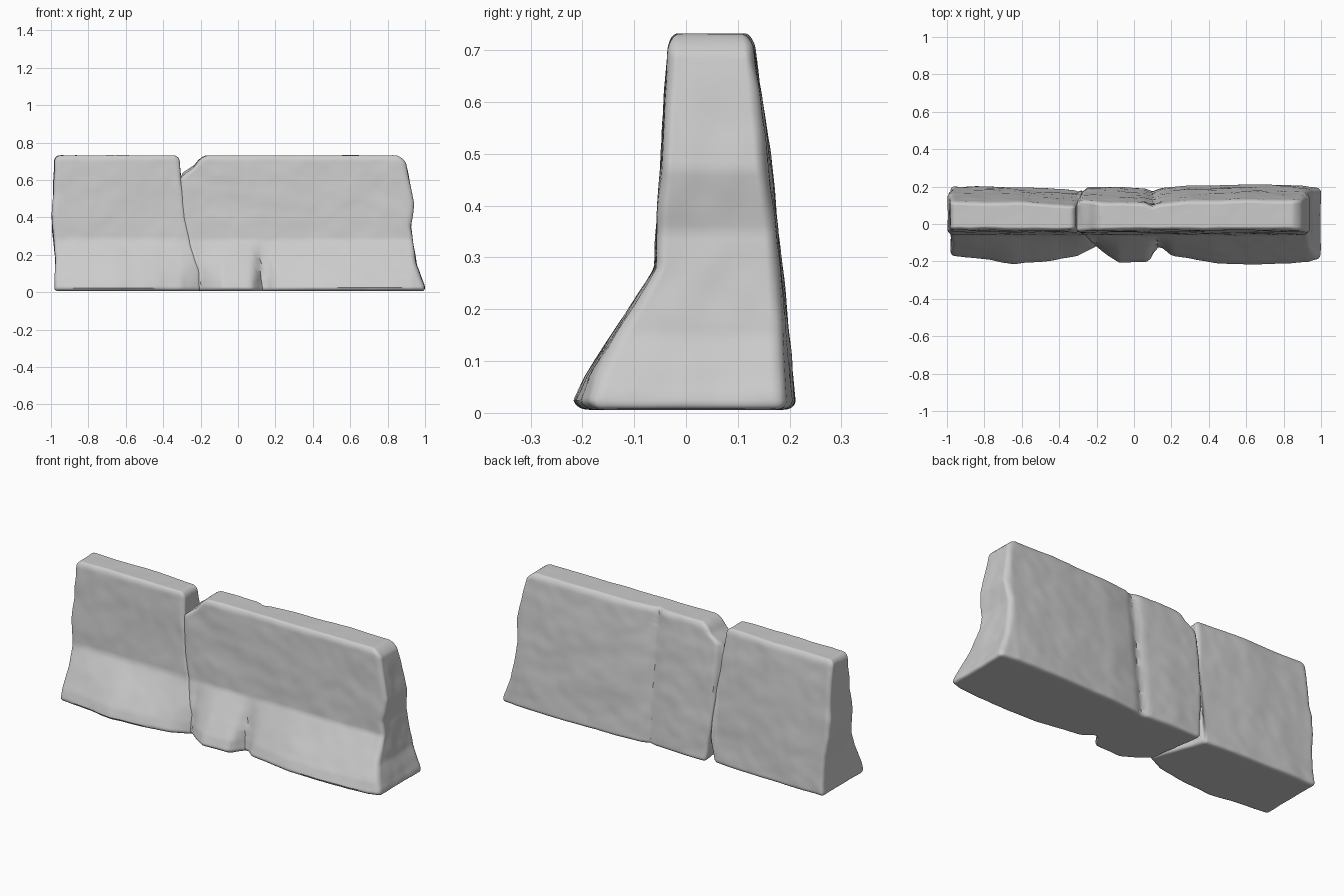
import bpy, bmesh, math
from mathutils import Vector, noise

if "Cube" in bpy.data.objects:
    bpy.data.objects.remove(bpy.data.objects["Cube"])

H = 0.725


def interp(pts, t):
    """Piecewise linear lookup in a list of (key, value)."""
    if t <= pts[0][0]:
        return pts[0][1]
    for (a, va), (b, vb) in zip(pts, pts[1:]):
        if t <= b:
            return va + (vb - va) * (t - a) / (b - a)
    return pts[-1][1]


# barrier cross-section: y of the front and back faces by height
FRONT = [(0.0, -0.21), (0.025, -0.213), (0.07, -0.193), (0.28, -0.06), (0.73, -0.032)]
BACK = [(0.0, 0.212), (0.3, 0.183), (0.6, 0.148), (0.73, 0.128)]

# chipped outline of the foot and of the back, by x
TOE = [(-0.98, -0.165), (-0.9, -0.175), (-0.78, -0.19), (-0.65, -0.213), (-0.5, -0.20),
       (-0.4, -0.185), (-0.3, -0.17), (-0.24, -0.14), (-0.2, -0.12), (-0.14, -0.165),
       (-0.08, -0.205), (0.07, -0.20), (0.095, -0.18), (0.12, -0.12), (0.15, -0.125),
       (0.2, -0.165), (0.32, -0.185), (0.45, -0.21), (0.7, -0.213), (0.93, -0.20), (1.0, -0.18)]
HEEL = [(-0.98, -0.008), (-0.6, -0.012), (-0.3, -0.03), (-0.28, -0.012), (-0.1, -0.012),
        (0.06, -0.018), (0.1, -0.035), (0.14, -0.018), (0.3, -0.004), (0.6, 0.002),
        (0.9, -0.003), (1.0, -0.02)]


def chunk(name, left, right, left_back, right_back, cuts):
    """Rounded block bent onto the barrier profile between two broken edges."""
    bm = bmesh.new()
    bmesh.ops.create_cube(bm, size=2)
    bmesh.ops.subdivide_edges(bm, edges=bm.edges[:], cuts=cuts, use_grid_fill=True)
    half = Vector(((right[0][1] - left[0][1]) / 2, 0.14, H / 2))
    for v in bm.verts:
        # rounded box, with samples gathered near the edges
        p = Vector([(0.5 * c + 0.5 * math.sin(c * math.pi / 2)) * h for c, h in zip(v.co, half)])
        r = 0.026 + 0.008 * v.co.z
        q = Vector([max(-(h - r), min(h - r, c)) for c, h in zip(p, half)])
        d = p - q
        if d.length > 1e-6:
            p = q + d.normalized() * r
        u, w, t = [(c / h + 1) / 2 for c, h in zip(p, half)]
        # place on the barrier
        z = 0.006 + t * H
        x0 = interp(left, z) * (1 - w) + interp(left_back, z) * w
        x1 = interp(right, z) * (1 - w) + interp(right_back, z) * w
        x = x0 + (x1 - x0) * u
        f = interp(FRONT, z)
        if z < 0.28:
            f = -0.06 + (f + 0.06) * (interp(TOE, x) + 0.06) / -0.15
        b = interp(BACK, z) + interp(HEEL, x)
        co = Vector((x, f + (b - f) * w, z))
        # worn surface
        n = noise.noise_vector(co * 6) * 0.006 + noise.noise_vector(co * 15) * 0.003
        co += Vector((n.x, n.y * 0.8, n.z * 0.3 * t))
        co.z = max(co.z, 0.004)
        v.co = co
    mesh = bpy.data.meshes.new(name)
    bm.to_mesh(mesh)
    bm.free()
    ob = bpy.data.objects.new(name, mesh)
    bpy.context.collection.objects.link(ob)
    bpy.ops.object.select_all(action='DESELECT')
    ob.select_set(True)
    bpy.context.view_layer.objects.active = ob
    bpy.ops.object.shade_smooth_by_angle(angle=math.radians(40))
    return ob


# short left piece
outer_left = [(0.0, -0.98), (0.2, -0.98), (0.42, -0.996), (0.6, -0.985), (0.73, -0.98)]
chunk("left_barrier_piece",
      outer_left,
      [(0.0, -0.195), (0.12, -0.20), (0.25, -0.245), (0.4, -0.28), (0.6, -0.305), (0.73, -0.315)],
      outer_left,
      [(0.0, -0.30), (0.15, -0.275), (0.4, -0.285), (0.6, -0.30), (0.73, -0.31)],
      48)

# long right piece with the chipped top corner
outer_right = [(0.0, 1.002), (0.04, 0.995), (0.15, 0.955), (0.35, 0.922), (0.47, 0.942),
               (0.56, 0.925), (0.69, 0.90), (0.73, 0.87)]
chunk("right_barrier_piece",
      [(0.0, -0.215), (0.12, -0.225), (0.25, -0.265), (0.4, -0.30), (0.52, -0.31),
       (0.61, -0.31), (0.67, -0.235), (0.73, -0.19)],
      outer_right,
      [(0.0, -0.255), (0.15, -0.275), (0.4, -0.30), (0.6, -0.31), (0.64, -0.295),
       (0.68, -0.235), (0.73, -0.20)],
      outer_right,
      66)
